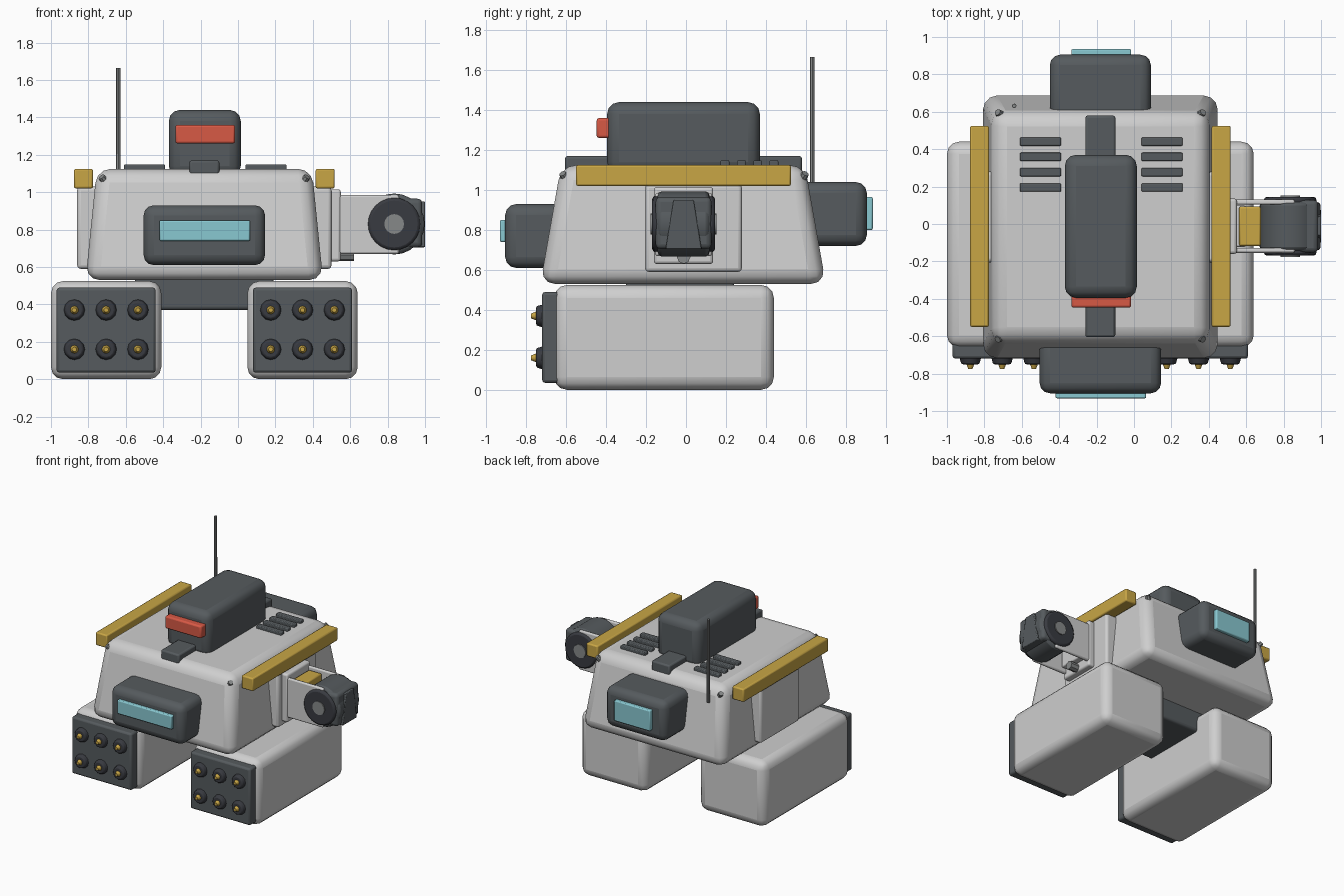
import bpy, bmesh, math
from mathutils import Matrix, Vector

if "Cube" in bpy.data.objects:
    bpy.data.objects.remove(bpy.data.objects["Cube"])


def material(name, rgb):
    m = bpy.data.materials.new(name)
    m.diffuse_color = (*rgb, 1)
    m.use_nodes = True
    m.node_tree.nodes["Principled BSDF"].inputs["Base Color"].default_value = m.diffuse_color
    return m


LIGHT = material("light grey", (0.62, 0.62, 0.62))
DARK = material("dark grey", (0.092, 0.104, 0.112))
BLACK = material("near black", (0.04, 0.043, 0.052))
METAL = material("metal grey", (0.24, 0.25, 0.25))
GOLD = material("gold", (0.58, 0.38, 0.06))
CYAN = material("cyan glass", (0.25, 0.58, 0.64))
RED = material("red", (0.68, 0.10, 0.06))


def finish(bm, name, mat, bevel=0, segments=3):
    """Turn a bmesh into a smooth-shaded, optionally bevelled object."""
    bmesh.ops.recalc_face_normals(bm, faces=bm.faces)
    me = bpy.data.meshes.new(name)
    bm.to_mesh(me)
    bm.free()
    me.materials.append(mat)
    ob = bpy.data.objects.new(name, me)
    bpy.context.collection.objects.link(ob)
    if bevel:
        mod = ob.modifiers.new("bevel", 'BEVEL')
        mod.width, mod.segments = bevel, segments
        mod.limit_method = 'NONE'
    bpy.ops.object.select_all(action='DESELECT')
    ob.select_set(True)
    bpy.context.view_layer.objects.active = ob
    bpy.ops.object.shade_smooth_by_angle(angle=math.radians(40))
    return ob


def box(name, mat, x, y, z, bevel=0, inset=(0, 0), segments=3):
    """Box from min/max pairs; inset pulls the top edges inwards."""
    bm = bmesh.new()
    bmesh.ops.create_cube(bm, size=1)
    for v in bm.verts:
        top = v.co.z > 0
        dx, dy = inset if top else (0, 0)
        v.co = Vector((x[0] + dx if v.co.x < 0 else x[1] - dx,
                       y[0] + dy if v.co.y < 0 else y[1] - dy,
                       z[1] if top else z[0]))
    return finish(bm, name, mat, bevel, segments)


def rod(name, mat, start, end, r1, r2=None, sides=16, bevel=0):
    """Cylinder or cone between two points."""
    a, b = Vector(start), Vector(end)
    bm = bmesh.new()
    rot = (b - a).to_track_quat('Z', 'Y').to_matrix().to_4x4()
    bmesh.ops.create_cone(bm, cap_ends=True, segments=sides, radius1=r1,
                          radius2=r1 if r2 is None else r2, depth=(b - a).length,
                          matrix=Matrix.Translation((a + b) / 2) @ rot)
    ob = finish(bm, name, mat, bevel, 2)
    if bevel:
        ob.modifiers["bevel"].limit_method = 'ANGLE'
        ob.modifiers["bevel"].angle_limit = math.radians(50)
    return ob


CX = -0.18  # centre line of the hull

# Hull and the block that joins the pods
box("hull", LIGHT, (-0.815, 0.455), (-0.73, 0.70), (0.53, 1.125), 0.075, (0.06, 0.105))
box("under_hull", DARK, (-0.55, 0.19), (-0.30, 0.24), (0.37, 0.56), 0.02)

# Rocket pods
for side, px in (("left", -0.705), ("right", 0.345)):
    box(side + "_pod", LIGHT, (px - 0.295, px + 0.295), (-0.66, 0.44), (0, 0.525), 0.065)
    box(side + "_pod_plate", DARK, (px - 0.265, px + 0.265), (-0.72, -0.62),
        (0.035, 0.49), 0.015, segments=2)
    for dx in (-0.17, 0, 0.17):
        for z in (0.16, 0.37):
            rod("launch_tube", BLACK, (px + dx, -0.70, z), (px + dx, -0.75, z),
                0.062, 0.048, 12, 0.008)
            rod("rocket_tip", GOLD, (px + dx, -0.74, z), (px + dx, -0.775, z),
                0.026, 0.012, 10)

# Turret with red visor, spine and vents
box("turret", DARK, (-0.37, 0.015), (-0.395, 0.37), (1.08, 1.44), 0.06)
box("visor", RED, (-0.335, -0.015), (-0.447, -0.36), (1.26, 1.36), 0.012, segments=2)
box("spine", DARK, (-0.26, -0.10), (-0.605, 0.58), (1.08, 1.17), 0.012, segments=2)
for vx in (-0.50, 0.15):
    for vy in (0.195, 0.277, 0.359, 0.44):
        box("vent", DARK, (vx - 0.11, vx + 0.11), (vy - 0.022, vy + 0.022),
            (1.10, 1.148), 0.006, segments=2)

# Front and rear sensor housings
box("front_housing", DARK, (-0.505, 0.145), (-0.905, -0.56), (0.61, 0.93), 0.055)
box("front_window", CYAN, (-0.42, 0.065), (-0.932, -0.86), (0.74, 0.85), 0.008, segments=2)
box("rear_housing", DARK, (-0.45, 0.09), (0.50, 0.905), (0.72, 1.04), 0.055)
box("rear_window", CYAN, (-0.335, -0.015), (0.86, 0.935), (0.80, 0.965), 0.008, segments=2)

# Rails and side panels, mirrored about the hull centre line
for s in (-1, 1):
    def span(a, b):
        return tuple(sorted((CX + s * a, CX + s * b)))
    box("rail", GOLD, span(0.595, 0.697), (-0.55, 0.525), (1.02, 1.125), 0.01, segments=2)
    box("side_panel", LIGHT, span(0.54, 0.68), (-0.205, 0.28), (0.59, 1.03), 0.02)
    # Hull corner bolts
    for y in (-0.61, 0.59):
        x = CX + s * 0.54
        o = Vector((s * 0.6, math.copysign(0.5, y), 0.8)).normalized() * 0.03
        p = Vector((x, y, 1.07))
        rod("bolt", METAL, p - o, p + o * 0.6, 0.024, 0.018, 8)

# Antenna
rod("antenna", METAL, (-0.64, 0.632, 1.0), (-0.64, 0.632, 1.665), 0.012, 0.011, 8)

# Side arm: mount, bracket plates, gold block and lower pin
AY = -0.012
box("arm_mount", LIGHT, (0.46, 0.55), (AY - 0.148, AY + 0.148), (0.63, 1.015), 0.015)
for s in (-1, 1):
    y = sorted((AY + s * 0.115, AY + s * 0.142))
    box("bracket_plate", LIGHT, (0.50, 0.86), y, (0.67, 0.985), 0.01, segments=2)
box("arm_core", LIGHT, (0.50, 0.60), (AY - 0.11, AY + 0.11), (0.70, 0.93), 0.01)
box("arm_block", GOLD, (0.562, 0.678), (AY - 0.106, AY + 0.106), (0.86, 0.965), 0.01, segments=2)
rod("lower_pin", METAL, (0.48, AY, 0.665), (0.62, AY, 0.665), 0.034, sides=8)

# Rotating drum with hubs and tapered face plates
rod("drum", BLACK, (0.835, AY - 0.157, 0.83), (0.835, AY + 0.157, 0.83), 0.14, sides=24, bevel=0.015)
rod("drum_core", DARK, (0.835, AY - 0.13, 0.83), (0.835, AY + 0.13, 0.83), 0.163, sides=24, bevel=0.02)
box("drum_block", DARK, (0.78, 0.985), (AY - 0.14, AY + 0.14), (0.705, 0.965), 0.025)
for s in (-1, 1):
    rod("drum_hub", METAL, (0.835, AY, 0.83), (0.835, AY + s * 0.165, 0.83), 0.053, sides=16)
box("drum_nose", DARK, (0.94, 1.0), (AY - 0.09, AY + 0.09), (0.705, 0.95), 0.006, (0, 0.04), 2)
